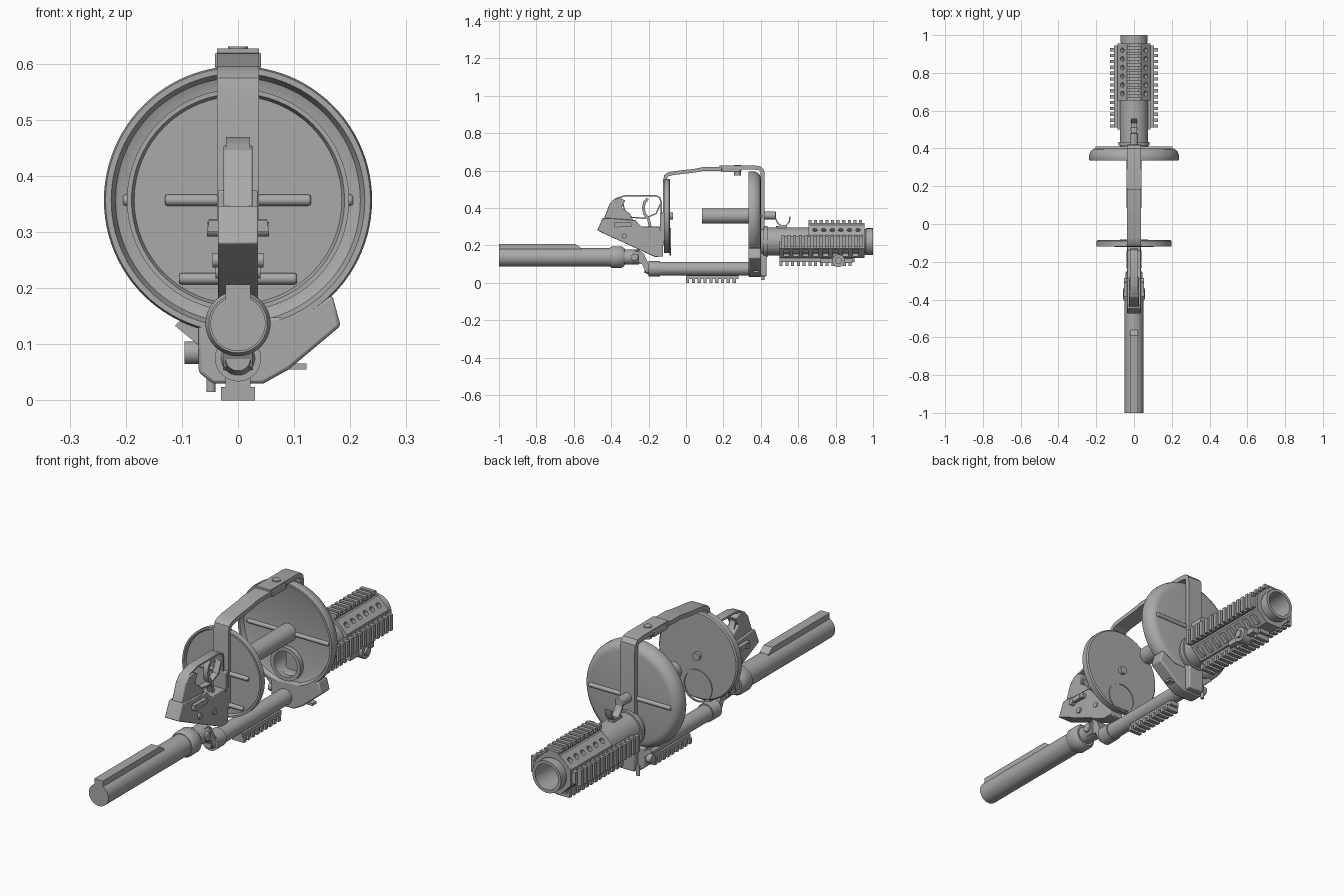
import bpy, bmesh
from math import sin, cos, pi, radians
from mathutils import Matrix, Vector

if "Cube" in bpy.data.objects:
    bpy.data.objects.remove(bpy.data.objects["Cube"])

grey = bpy.data.materials.new("metal grey")
grey.use_nodes = True
grey.diffuse_color = (0.4, 0.4, 0.4, 1)
grey.node_tree.nodes["Principled BSDF"].inputs["Base Color"].default_value = (0.4, 0.4, 0.4, 1)
parts = []
BORE = 0.22     # barrel axis height
HUB = 0.357     # disc axis height


def finish(name, bm, bevel=0):
    bmesh.ops.recalc_face_normals(bm, faces=bm.faces)
    me = bpy.data.meshes.new(name)
    bm.to_mesh(me)
    bm.free()
    me.materials.append(grey)
    ob = bpy.data.objects.new(name, me)
    bpy.context.collection.objects.link(ob)
    if bevel:
        m = ob.modifiers.new("bevel", "BEVEL")
        m.width, m.segments, m.limit_method = bevel, 2, "ANGLE"
    parts.append(ob)
    return ob


def add_box(bm, lo, hi, mat=Matrix()):
    lo, hi = Vector(lo), Vector(hi)
    m = mat @ Matrix.Translation((lo + hi) / 2) @ Matrix.Diagonal((*(hi - lo), 1))
    bmesh.ops.create_cube(bm, size=1, matrix=m)


def add_rod(bm, a, b, r, r2=None, seg=32):
    a, b = Vector(a), Vector(b)
    rot = (b - a).to_track_quat("Z", "Y").to_matrix().to_4x4()
    bmesh.ops.create_cone(bm, cap_ends=True, segments=seg, radius1=r, radius2=r if r2 is None else r2,
                          depth=(b - a).length, matrix=Matrix.Translation((a + b) / 2) @ rot)


def box(name, lo, hi, bevel=0):
    bm = bmesh.new()
    add_box(bm, lo, hi)
    return finish(name, bm, bevel)


def rod(name, a, b, r, r2=None, seg=32, bevel=0):
    bm = bmesh.new()
    add_rod(bm, a, b, r, r2, seg)
    return finish(name, bm, bevel)


def prism(name, pts, lo, hi, axis="x", bevel=0):
    """Outline in (y, z) pushed along x, or in (x, z) pushed along y."""
    bm = bmesh.new()
    place = (lambda p, d: (d, p[0], p[1])) if axis == "x" else (lambda p, d: (p[0], d, p[1]))
    face = bm.faces.new([bm.verts.new(place(p, lo)) for p in pts])
    new = bmesh.ops.extrude_face_region(bm, geom=[face])["geom"]
    step = Vector(place((0, 0), hi - lo))
    bmesh.ops.translate(bm, vec=step, verts=[v for v in new if isinstance(v, bmesh.types.BMVert)])
    return finish(name, bm, bevel)


def lathe(name, profile, z, seg=64):
    """Closed (radius, y) outline spun round a lengthwise axis at height z."""
    bm = bmesh.new()
    rings = [[bm.verts.new((r * cos(2 * pi * i / seg), y, z + r * sin(2 * pi * i / seg)))
              for i in range(seg)] for r, y in profile]
    for k, a in enumerate(rings):
        b = rings[(k + 1) % len(rings)]
        for i in range(seg):
            j = (i + 1) % seg
            bm.faces.new((a[i], a[j], b[j], b[i]))
    bmesh.ops.remove_doubles(bm, verts=bm.verts, dist=0.0001)
    return finish(name, bm)


def strap(name, path, half, thick):
    """Flat bent strip following a (y, z) path."""
    pts = [Vector(p) for p in path]
    left, right = [], []
    for i, p in enumerate(pts):
        t = (pts[min(i + 1, len(pts) - 1)] - pts[max(i - 1, 0)]).normalized()
        n = Vector((-t.y, t.x)) * thick / 2
        left.append(p + n)
        right.append(p - n)
    return prism(name, left + right[::-1], -half, half)


def spin(angle):
    """Turn parts from the top of the barrel to another side."""
    return Matrix.Translation((0, 0, BORE)) @ Matrix.Rotation(radians(angle), 4, "Y")


def rail(name, angle, y0, y1, r0, r1, half, mat=None):
    bm = bmesh.new()
    mat = mat or spin(angle)
    mid = r0 + (r1 - r0) * 0.5
    add_box(bm, (-half * 0.75, y0, r0), (half * 0.75, y1, mid), mat)
    count = int((y1 - y0) / 0.029)
    pitch = (y1 - y0) / count
    for i in range(count):
        y = y0 + i * pitch
        add_box(bm, (-half, y, mid - 0.004), (half, y + pitch * 0.55, r1), mat)
    return finish(name, bm)


def cut(ob, cutter):
    parts.remove(cutter)
    cutter.hide_render = True
    cutter.hide_set(True)
    cutter.display_type = "WIRE"
    m = ob.modifiers.new("cut", "BOOLEAN")
    m.operation, m.solver, m.object = "DIFFERENCE", "EXACT", cutter


# Shoulder tube with raised comb, collar and hinge
rod("stock_tube", (0, -1, 0.137), (0, -0.38, 0.137), 0.049, seg=48)
prism("stock_comb", [(-1, 0.15), (-1, 0.207), (-0.59, 0.207), (-0.56, 0.185), (-0.56, 0.15)], -0.022, 0.022)
lathe("stock_collar", [(0, -0.405), (0.052, -0.405), (0.058, -0.395), (0.058, -0.345), (0.048, -0.33), (0, -0.33)], 0.137)
rod("stock_neck", (0, -0.34, 0.137), (0, -0.25, 0.137), 0.04)
prism("stock_hinge", [(-0.29, 0.165), (-0.25, 0.175), (-0.225, 0.155), (-0.2, 0.1), (-0.19, 0.05),
                      (-0.215, 0.06), (-0.235, 0.1), (-0.29, 0.105)], -0.026, 0.026)
rod("hinge_bolt", (-0.045, -0.275, 0.137), (0.045, -0.275, 0.137), 0.02, bevel=0.003)

# Lower spine tube and its underside rail
rod("spine_tube", (0, -0.2, 0.075), (0, 0.36, 0.075), 0.036, bevel=0.003)
lathe("spine_collar", [(0, -0.222), (0.022, -0.222), (0.03, -0.2), (0.041, -0.2), (0.041, -0.14), (0, -0.14)], 0.075)
rail("spine_rail", 0, 0, 0.28, 0.035, 0.075, 0.03,
     Matrix.Translation((0, 0, 0.075)) @ Matrix.Rotation(pi, 4, "Y"))

# Rear disc with crossbars and port ring
lathe("rear_disc", [(0, -0.105), (0.185, -0.105), (0.19, -0.118), (0.198, -0.118),
                    (0.198, -0.09), (0.192, -0.085), (0, -0.085)], HUB)
lathe("rear_port_ring", [(0.066, -0.087), (0.073, -0.087), (0.073, -0.081), (0.066, -0.081)], BORE)
rod("rear_hub_pin", (0, -0.09, HUB), (0, -0.07, HUB), 0.018)
rod("rear_crossbar", (-0.13, -0.107, HUB), (0.13, -0.107, HUB), 0.01, seg=16, bevel=0.004)
rod("rear_lower_bar", (-0.105, -0.112, 0.217), (0.105, -0.112, 0.217), 0.01, seg=16, bevel=0.004)

# Front dish, open to the rear, with a port for the barrel
dish = lathe("front_dish", [(0, 0.362), (0.2, 0.362), (0.218, 0.355), (0.226, 0.335), (0.236, 0.335), (0.239, 0.345),
                            (0.238, 0.365), (0.23, 0.385), (0.215, 0.397), (0.2, 0.4), (0, 0.4)], HUB, 96)
cut(dish, rod("dish_port_cutter", (0, 0.3, BORE), (0, 0.45, BORE), 0.066, seg=48))
for side, y in (("inner", 0.362), ("outer", 0.4)):
    rod("dish_crossbar_" + side, (-0.205, y, HUB), (0.205, y, HUB), 0.01, seg=16, bevel=0.004)
rod("drum_axle", (0, 0.085, HUB), (0, 0.37, HUB), 0.04, bevel=0.003)
rod("axle_nose", (0, 0.39, HUB + 0.003), (0, 0.48, HUB + 0.003), 0.022, bevel=0.003)

# Frame strap over the top and down both ends
strap("rear_frame_strap", [(-0.112, 0.3), (-0.112, 0.55), (-0.108, 0.57), (-0.095, 0.58), (-0.07, 0.586),
                           (0.05, 0.6), (0.09, 0.608), (0.3, 0.61)], 0.037, 0.02)
strap("front_frame_strap", [(0.18, 0.616), (0.37, 0.616), (0.395, 0.612), (0.407, 0.6), (0.41, 0.575), (0.41, 0.06)], 0.037, 0.022)
box("strap_overlap", (-0.041, 0.19, 0.592), (0.041, 0.29, 0.62), 0.003)
rod("strap_screw", (0, 0.275, 0.575), (0, 0.275, 0.631), 0.018, seg=24)

# Trigger housing, slanted underneath, with guard above
prism("trigger_housing", [(-0.475, 0.28), (-0.445, 0.347), (-0.42, 0.347), (-0.27, 0.335), (-0.24, 0.3), (-0.14, 0.3),
                          (-0.122, 0.2), (-0.122, 0.14), (-0.168, 0.139)], -0.036, 0.036, bevel=0.003)
prism("housing_horn", [(-0.44, 0.34), (-0.41, 0.42), (-0.385, 0.448), (-0.355, 0.455), (-0.325, 0.44),
                       (-0.345, 0.4), (-0.3, 0.37), (-0.28, 0.33)], -0.026, 0.026, bevel=0.003)
strap("trigger_guard", [(-0.4, 0.425), (-0.37, 0.452), (-0.32, 0.466), (-0.16, 0.466), (-0.14, 0.455), (-0.133, 0.43),
                        (-0.133, 0.29)], 0.021, 0.008)
strap("trigger", [(-0.205, 0.45), (-0.222, 0.43), (-0.228, 0.4), (-0.222, 0.37), (-0.2, 0.34), (-0.19, 0.29)], 0.012, 0.015)
strap("guard_bow", [(-0.34, 0.43), (-0.325, 0.38), (-0.29, 0.35), (-0.22, 0.345), (-0.16, 0.37), (-0.137, 0.42)], 0.014, 0.007)
box("housing_mount", (-0.036, -0.14, 0.2), (0.036, -0.1, 0.375), 0.004)
bm = bmesh.new()
for y, z, reach in ((-0.37, 0.305, 0.055), (-0.33, 0.25, 0.045), (-0.3, 0.31, 0.052), (-0.22, 0.23, 0.04)):
    add_rod(bm, (-reach, y, z), (reach, y, z), 0.013, seg=16)
for s in (-1, 1):
    add_box(bm, (s * 0.036, -0.385, 0.3), (s * 0.053, -0.31, 0.322))
finish("housing_pins", bm)

# Lower bracket tying spine, dish and barrel together
prism("lower_bracket", [(-0.07, 0.14), (-0.07, 0.05), (-0.045, 0.03), (0.045, 0.03), (0.09, 0.055), (0.183, 0.133),
                        (0.168, 0.188), (0.1, 0.15), (0, 0.145)], 0.335, 0.4, "y", 0.006)
prism("bracket_wing", [(-0.112, 0.133), (-0.1, 0.145), (-0.05, 0.12), (-0.06, 0.09)], 0.35, 0.4, "y")
box("bracket_block", (-0.04, 0.36, 0.035), (0.04, 0.43, 0.17), 0.005)
rod("bracket_knob", (-0.095, 0.37, 0.085), (-0.06, 0.37, 0.085), 0.02, seg=24)
rod("bracket_pin", (-0.048, 0.412, 0.015), (-0.048, 0.412, 0.06), 0.008, seg=16)
box("bracket_lever", (0.07, 0.36, 0.055), (0.122, 0.39, 0.066))

# Hollow barrel
lathe("barrel", [(0.058, 0.34), (0.075, 0.34), (0.075, 0.66), (0.069, 0.66), (0.069, 0.96),
                 (0.072, 0.962), (0.072, 1.0), (0.058, 1.0)], BORE, 48)
lathe("barrel_collar", [(0.07, 0.415), (0.083, 0.415), (0.083, 0.435), (0.07, 0.435)], BORE, 48)

# Eight-sided rail shroud: short upper shell, long lower shell
def shell(name, start, y0, y1):
    flat = 0.088
    angles = [0, 22.5, 67.5, 112.5, 157.5, 180]
    outer = [(a, flat if a % 45 == 0 else flat / cos(pi / 8)) for a in angles]
    ring = outer + [(a, 0.066) for a in range(180, -1, -15)]
    return prism(name, [(r * cos(radians(a + start)), BORE + r * sin(radians(a + start))) for a, r in ring], y0, y1, "y")


upper = shell("shroud_upper", 0, 0.655, 0.955)
lower = shell("shroud_lower", 180, 0.5, 0.955)
bm = bmesh.new()
for angle in (-45, 45):
    for i in range(6):
        y = 0.69 + i * 0.046
        add_rod(bm, spin(angle) @ Vector((0, y, 0.06)), spin(angle) @ Vector((0, y, 0.12)), 0.013, seg=12)
cut(upper, finish("upper_vent_cutter", bm))
bm = bmesh.new()
for angle in (-135, 135):
    for i in range(8):
        y = 0.52 + i * 0.053
        add_box(bm, (-0.024, y, 0.06), (0.024, y + 0.03, 0.12), spin(angle))
cut(lower, finish("lower_vent_cutter", bm))

rail("top_rail", 0, 0.655, 0.955, 0.085, 0.115, 0.036)
rail("bottom_rail", 180, 0.5, 0.9, 0.085, 0.13, 0.036)
rail("left_rail", 90, 0.51, 0.945, 0.085, 0.127, 0.036)
rail("right_rail", -90, 0.51, 0.945, 0.085, 0.127, 0.036)

# Swivel ring beside the lower rail, and hook sight above the barrel
bm = bmesh.new()
add_rod(bm, (0.02, 0.815, 0.118), (0.075, 0.815, 0.118), 0.034, seg=24)
add_rod(bm, (0.07, 0.815, 0.118), (0.085, 0.815, 0.118), 0.018, seg=16)
add_box(bm, (0.03, 0.72, 0.105), (0.06, 0.89, 0.13))
finish("swivel_mount", bm)
strap("hook_sight", [(0.46, 0.35), (0.478, 0.345), (0.49, 0.32), (0.51, 0.304), (0.535, 0.306), (0.552, 0.325), (0.556, 0.355)],
      0.017, 0.007)
box("hook_base", (-0.014, 0.48, 0.285), (0.014, 0.54, 0.305))

# Smooth shading with crisp edges
bpy.ops.object.select_all(action="DESELECT")
for ob in parts:
    ob.select_set(True)
bpy.context.view_layer.objects.active = parts[0]
bpy.ops.object.shade_smooth_by_angle(angle=radians(35))
